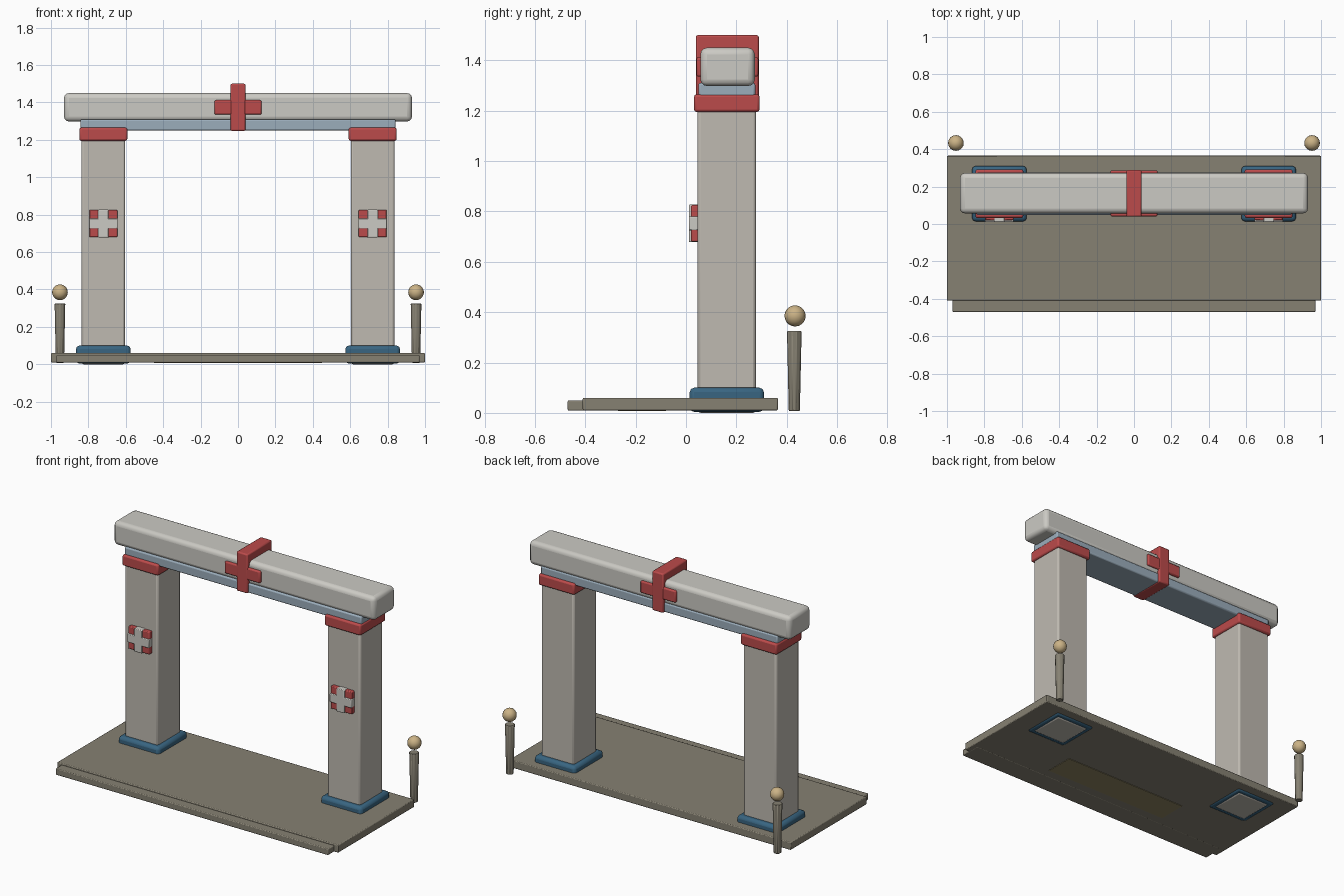
import bpy, bmesh
from mathutils import Matrix, Vector

if "Cube" in bpy.data.objects:
    bpy.data.objects.remove(bpy.data.objects["Cube"])


def material(name, rgb):
    m = bpy.data.materials.new(name)
    m.diffuse_color = (*rgb, 1)
    m.use_nodes = True
    m.node_tree.nodes["Principled BSDF"].inputs["Base Color"].default_value = m.diffuse_color
    return m


PALE = material("pale_stone", (0.60, 0.59, 0.55))
SHAFT = material("pillar_stone", (0.52, 0.49, 0.44))
FLOOR = material("floor_stone", (0.24, 0.22, 0.17))
PATH = material("path_stone", (0.27, 0.23, 0.12))
RED = material("red", (0.50, 0.07, 0.07))
BLUE = material("blue", (0.04, 0.13, 0.22))
STEEL = material("blue_grey", (0.33, 0.42, 0.50))
GOLD = material("tan", (0.60, 0.45, 0.24))


def finish(name, bm, mat, bevel=0, segments=2):
    me = bpy.data.meshes.new(name)
    bm.to_mesh(me)
    bm.free()
    ob = bpy.data.objects.new(name, me)
    bpy.context.collection.objects.link(ob)
    me.materials.append(mat)
    if bevel:
        mod = ob.modifiers.new("bevel", 'BEVEL')
        mod.width, mod.segments = bevel, segments
    bpy.ops.object.select_all(action='DESELECT')
    ob.select_set(True)
    bpy.context.view_layer.objects.active = ob
    bpy.ops.object.shade_smooth_by_angle(angle=0.6)
    return ob


def box(name, lo, hi, mat, bevel=0, segments=2):
    lo, hi = Vector(lo), Vector(hi)
    bm = bmesh.new()
    bmesh.ops.create_cube(bm, size=1, matrix=Matrix.Translation((lo + hi) / 2)
                          @ Matrix.Diagonal((*(hi - lo), 1)))
    return finish(name, bm, mat, bevel, segments)


def block(name, cx, cy, wx, wy, z0, z1, mat, bevel=0, segments=2):
    return box(name, (cx - wx / 2, cy - wy / 2, z0),
               (cx + wx / 2, cy + wy / 2, z1), mat, bevel, segments)


# Floor slab, front step and inlay under the slab
box("floor_slab", (-1, -0.41, 0.01), (1, 0.365, 0.06), FLOOR, 0.005)
box("front_step", (-0.97, -0.47, 0.009), (0.97, -0.33, 0.05), FLOOR, 0.005)
box("path_inlay", (-0.45, -0.27, 0.007), (0.45, -0.08, 0.03), PATH)

CY = 0.162
for side, s in (("left", -1), ("right", 1)):
    x = s * 0.72
    # Pillar with plinth and capital
    block(side + "_plinth", x, CY, 0.292, 0.295, 0.004, 0.10, BLUE, 0.018)
    block(side + "_pillar", x, CY, 0.234, 0.232, 0, 1.22, SHAFT, 0.012)
    block(side + "_capital", x, CY, 0.256, 0.26, 1.195, 1.265, RED, 0.01)
    # Badge on the pillar front
    box(side + "_badge_plate", (x - 0.075, 0.02, 0.68),
        (x + 0.075, 0.06, 0.825), RED, 0.005)
    box(side + "_badge_upright", (x - 0.028, 0.011, 0.678),
        (x + 0.028, 0.055, 0.827), PALE, 0.004)
    box(side + "_badge_bar", (x - 0.077, 0.011, 0.725),
        (x + 0.077, 0.055, 0.780), PALE, 0.004)
    # Bollard with a ball at the back corner
    bm = bmesh.new()
    bmesh.ops.create_cone(bm, cap_ends=True, segments=10, radius1=0.023,
                          radius2=0.03, depth=0.317,
                          matrix=Matrix.Translation((s * 0.952, 0.43, 0.1665)))
    finish(side + "_bollard", bm, FLOOR, 0.003, 1)
    bm = bmesh.new()
    bmesh.ops.create_uvsphere(bm, u_segments=16, v_segments=10, radius=0.042,
                              matrix=Matrix.Translation((s * 0.952, 0.433, 0.385)))
    finish(side + "_bollard_ball", bm, GOLD)

# Lintel and beam
block("lintel", 0, CY, 1.685, 0.226, 1.25, 1.31, STEEL, 0.008)
block("beam", 0, 0.165, 1.86, 0.216, 1.298, 1.45, PALE, 0.026, 3)

# Cross wrapped around the beam
block("cross_upright", 0, 0.164, 0.08, 0.25, 1.247, 1.50, RED, 0.008)
block("cross_bar", 0, 0.164, 0.252, 0.246, 1.335, 1.412, RED, 0.008)
